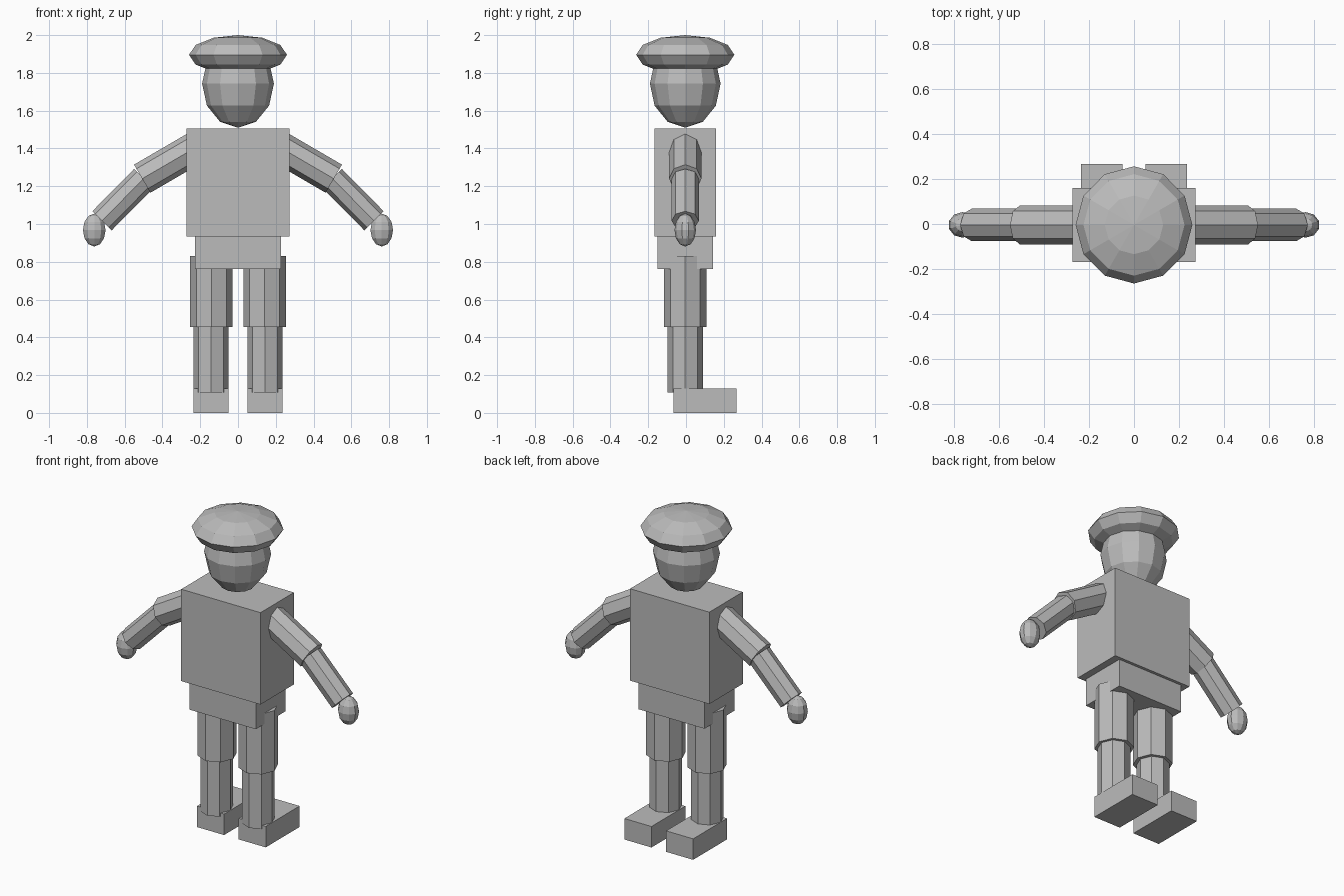
import bpy
import math
from mathutils import Vector

if "Cube" in bpy.data.objects:
    bpy.data.objects.remove(bpy.data.objects["Cube"])

grey = bpy.data.materials.new("plain_grey")
grey.diffuse_color = (0.5, 0.5, 0.5, 1)
grey.use_nodes = True
grey.node_tree.nodes["Principled BSDF"].inputs["Base Color"].default_value = grey.diffuse_color
YC = -0.004  # depth of the body's centre line


def finish(name):
    ob = bpy.context.object
    ob.name = name
    ob.data.materials.append(grey)
    return ob


def box(name, lo, hi):
    lo, hi = Vector(lo), Vector(hi)
    bpy.ops.mesh.primitive_cube_add(size=1, location=(lo + hi) / 2)
    ob = finish(name)
    ob.scale = hi - lo


def ball(name, centre, radii, segments=12):
    bpy.ops.mesh.primitive_uv_sphere_add(segments=segments, ring_count=6, radius=1, location=centre)
    ob = finish(name)
    ob.scale = radii


def limb(name, start, end, radius):
    """Eight-sided cylinder between two points."""
    a, b = Vector(start), Vector(end)
    d = b - a
    bpy.ops.mesh.primitive_cylinder_add(
        vertices=8, radius=radius, depth=d.length, location=(a + b) / 2,
        rotation=(0, math.atan2(d.x, d.z), 0))
    finish(name)


# Head and cap
ball("head", (0, YC, 1.743), (0.19, 0.187, 0.233))
ball("cap", (0, YC, 1.896), (0.259, 0.26, 0.104))

# Trunk
box("torso", (-0.272, -0.168, 0.935), (0.272, 0.16, 1.505))
box("pelvis", (-0.227, -0.15, 0.763), (0.227, 0.142, 0.935))

# Arms and legs, one of each per side
for side, s in (("left", -1), ("right", 1)):
    limb(side + "_upper_arm", (s * 0.21, YC, 1.413), (s * 0.507, YC, 1.24), 0.086)
    limb(side + "_forearm", (s * 0.499, YC, 1.241), (s * 0.72, YC, 1.017), 0.072)
    ball(side + "_hand", (s * 0.761, YC, 0.968), (0.063, 0.057, 0.087), 10)
    limb(side + "_thigh", (s * 0.141, YC, 0.455), (s * 0.141, YC, 0.83), 0.112)
    limb(side + "_shin", (s * 0.143, YC, 0.108), (s * 0.143, YC, 0.46), 0.093)
    x0, x1 = sorted((s * 0.05, s * 0.236))
    box(side + "_foot", (x0, -0.065, 0), (x1, 0.267, 0.13))
